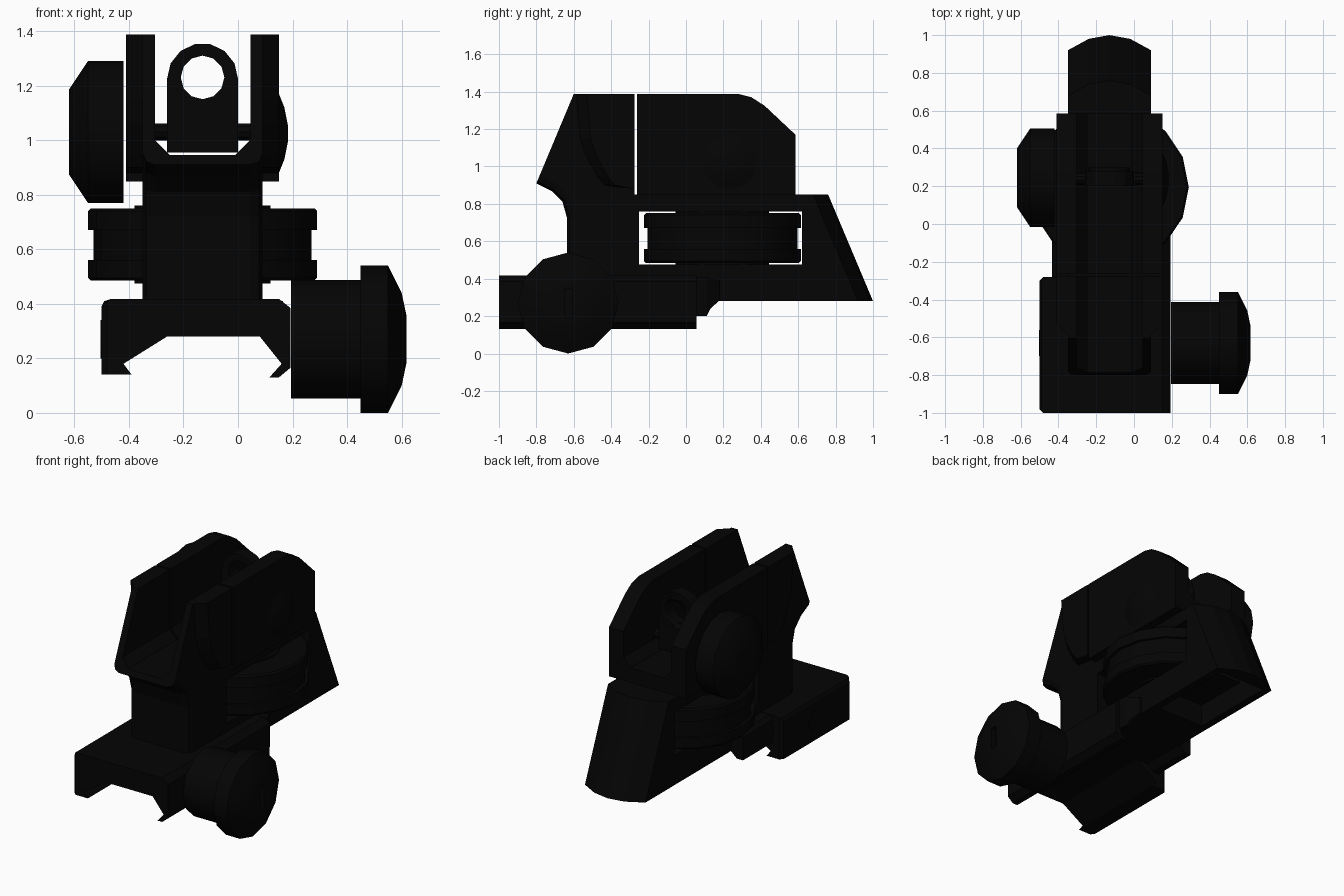
import bpy, bmesh, math
from mathutils import Vector

if "Cube" in bpy.data.objects:
    bpy.data.objects.remove(bpy.data.objects["Cube"])

black = bpy.data.materials.new("matte_black")
black.diffuse_color = (0.0013, 0.0013, 0.0013, 1)
black.use_nodes = True
black.node_tree.nodes["Principled BSDF"].inputs["Base Color"].default_value = black.diffuse_color
CX = -0.13  # centre plane of the sight


def place(axis, t, u, v):
    return {'x': (t, u, v), 'y': (u, t, v), 'z': (u, v, t)}[axis]


def finish(name, bm, smooth=None):
    bmesh.ops.recalc_face_normals(bm, faces=bm.faces)
    me = bpy.data.meshes.new(name)
    bm.to_mesh(me)
    bm.free()
    ob = bpy.data.objects.new(name, me)
    bpy.context.collection.objects.link(ob)
    me.materials.append(black)
    if smooth:
        select(ob)
        bpy.ops.object.shade_smooth_by_angle(angle=math.radians(smooth))
    return ob


def select(ob):
    bpy.ops.object.select_all(action='DESELECT')
    ob.select_set(True)
    bpy.context.view_layer.objects.active = ob


def loft(name, rings, smooth=None):
    bm = bmesh.new()
    loops = [[bm.verts.new(p) for p in r] for r in rings]
    n = len(loops[0])
    for a, b in zip(loops, loops[1:]):
        for i in range(n):
            j = (i + 1) % n
            bm.faces.new((a[i], a[j], b[j], b[i]))
    bm.faces.new(loops[0])
    bm.faces.new(loops[-1])
    return finish(name, bm, smooth)


def prism(name, axis, a, b, pts):
    return loft(name, [[place(axis, t, u, v) for u, v in pts] for t in (a, b)])


def box(name, x, y, z):
    return prism(name, 'z', z[0], z[1], [(x[0], y[0]), (x[1], y[0]), (x[1], y[1]), (x[0], y[1])])


def lathe(name, axis, c, prof, n):
    ang = [math.tau * i / n for i in range(n)]
    return loft(name, [[place(axis, t, c[0] + r * math.cos(a), c[1] + r * math.sin(a))
                        for a in ang] for t, r in prof], 35)


def cut(ob, cutter):
    m = ob.modifiers.new("cut", 'BOOLEAN')
    m.operation, m.solver, m.object = 'DIFFERENCE', 'EXACT', cutter
    select(ob)
    bpy.ops.object.modifier_apply(modifier=m.name)
    bpy.data.objects.remove(cutter)


def edit(ob, fn):
    bm = bmesh.new()
    bm.from_mesh(ob.data)
    fn(bm)
    bmesh.ops.recalc_face_normals(bm, faces=bm.faces)
    bm.to_mesh(ob.data)
    bm.free()


def slice_off(ob, co, no):
    def fn(bm):
        bmesh.ops.bisect_plane(bm, geom=bm.verts[:] + bm.edges[:] + bm.faces[:], dist=1e-5,
                               plane_co=co, plane_no=no, clear_outer=True)
        bmesh.ops.holes_fill(bm, edges=[e for e in bm.edges if e.is_boundary], sides=0)
    edit(ob, fn)


def soften_front(bm):
    # chamfer the upright front corners and the underside of the hood lip
    edges = [e for e in bm.edges if abs(e.verts[0].co.x - e.verts[1].co.x) < 1e-4
             and all(v.co.y < -0.6 and v.co.z < 0.95 for v in e.verts)]
    bmesh.ops.bevel(bm, geom=edges, offset=0.045, segments=2, profile=0.5, affect='EDGES')


def channel():
    # sighting channel with chamfered floor corners
    return prism("channel", 'y', -1.2, 1.2, [(-0.305, 1.6), (-0.305, 1.0), (-0.25, 0.945),
                                             (-0.01, 0.945), (0.045, 1.0), (0.045, 1.6)])


# main body with front hood and sloped tail
body = prism("body", 'x', -0.35, 0.09, [
    (-0.635, 0.41), (-0.635, 0.72), (-0.66, 0.81), (-0.72, 0.87), (-0.80, 0.91), (-0.60, 1.388),
    (-0.275, 1.388), (-0.275, 0.85), (0.76, 0.85), (1.0, 0.28), (0.18, 0.28), (0.18, 0.41)])
edit(body, soften_front)
slope = Vector((0, -0.24, 0.57))
for s in (-1, 1):  # faceted round back
    for (x0, y0), (x1, y1) in (((0, 1.0), (0.11, 0.98)), ((0.11, 0.98), (0.22, 0.92))):
        no = Vector((s * (x1 - x0), y1 - y0, 0)).cross(slope)
        slice_off(body, (CX + s * x0, y0, 0.28), no if no.y > 0 else -no)
cut(body, channel())
cut(body, box("slot", (-0.6, 0.4), (-0.25, 0.62), (0.475, 0.76)))
cut(body, prism("pocket", 'x', -0.30, 0.04, [
    (0.30, 0.2), (0.30, 0.43), (0.67, 0.43), (0.67, 0.6), (0.77, 0.6), (0.93, 0.2)]))

# thick cheeks at the back of the hood, tapering into it
cheek = [(-0.53, 1.388), (-0.51, 1.15), (-0.48, 1.06), (-0.42, 0.95), (-0.38, 0.90),
         (-0.275, 0.88), (-0.275, 1.388)]
for name, xa, xb in (("hood_cheek_left", -0.345, -0.41), ("hood_cheek_right", 0.085, 0.15)):
    inner = [(xa, y - (0.06 if y < -0.3 else 0), z) for y, z in cheek]
    loft(name, [inner, [(xb, y, z) for y, z in cheek]])

# rear bracket with protective ears
ears = prism("rear_ears", 'x', -0.41, 0.15, [
    (-0.262, 0.848), (-0.262, 1.388), (0.28, 1.388), (0.35, 1.37), (0.42, 1.325), (0.585, 1.17),
    (0.585, 0.848)])
cut(ears, channel())

# peep aperture with a raised eye ring, and its axle
arch = [(CX + 0.13 * math.cos(math.pi * i / 7), 1.225 + 0.13 * math.sin(math.pi * i / 7))
        for i in range(8)]
peep = prism("aperture", 'y', 0.20, 0.28, arch + [(-0.26, 0.955), (0.0, 0.955)])
ring = lathe("eye_ring", 'y', (CX, 1.23), [(0.275, 0.11), (0.30, 0.11)], 12)
for part in (peep, ring):
    cut(part, lathe("hole", 'y', (CX, 1.23), [(0.1, 0.08), (0.4, 0.08)], 12))
lathe("aperture_axle", 'x', (0.24, 1.03), [(-0.405, 0.033), (0.1, 0.033)], 10)

# windage knob on the left, domed cap on the right
lathe("windage_knob", 'x', (0.245, 1.03), [
    (-0.62, 0.155), (-0.55, 0.26), (-0.42, 0.26)], 16)
lathe("axle_cap", 'x', (0.235, 1.025), [
    (0.14, 0.145), (0.15, 0.145), (0.17, 0.095), (0.183, 0.03)], 16)

# elevation wheel
lathe("elevation_wheel", 'z', (CX, 0.195), [
    (0.474, 0.25), (0.485, 0.25), (0.485, 0.41), (0.495, 0.42), (0.56, 0.42), (0.56, 0.40),
    (0.67, 0.40), (0.67, 0.42), (0.74, 0.42), (0.75, 0.41), (0.75, 0.25), (0.761, 0.25)], 16)

# rail clamp: fixed left half with clipped corners, its rear stub, and the longer right jaw
clamp = prism("rail_clamp", 'y', -1.0, -0.28, [
    (-0.50, 0.14), (-0.50, 0.39), (-0.49, 0.41), (-0.465, 0.418), (0.08, 0.418), (0.08, 0.28),
    (-0.26, 0.28), (-0.42, 0.18), (-0.39, 0.14)])
slice_off(clamp, (-0.48, -1.0, 0), (-1, -1, 0))
slice_off(clamp, (-0.48, -0.28, 0), (-1, 1, 0))
prism("right_jaw", 'y', -1.0, 0.055, [
    (0.08, 0.28), (0.08, 0.418), (0.15, 0.418), (0.192, 0.385), (0.192, 0.165), (0.15, 0.13),
    (0.115, 0.13), (0.16, 0.18)])
box("centre_plate", (-0.35, 0.09), (-0.30, 0.18), (0.28, 0.415))
prism("clamp_stub", 'y', -0.29, 0.03, [
    (-0.345, 0.28), (-0.39, 0.24), (-0.435, 0.24), (-0.435, 0.39), (-0.41, 0.415), (-0.345, 0.415)])
loft("jaw_end", [[(x, y, z) for x, z in ((0.085, zt), (0.085, 0.285), (xi, zb), (xo, zb), (xo, zt))]
                 for y, xi, xo, zb, zt in ((0.05, 0.145, 0.165, 0.2, 0.41),
                                           (0.11, 0.145, 0.155, 0.2, 0.41),
                                           (0.13, 0.115, 0.14, 0.24, 0.40),
                                           (0.18, 0.092, 0.10, 0.284, 0.39))])
lathe("clamp_nut", 'x', (-0.63, 0.27), [(-0.504, 0.07), (-0.49, 0.07)], 12)

# clamp knob with a screwdriver slot
knob = lathe("clamp_knob", 'x', (-0.63, 0.27), [
    (0.195, 0.218), (0.45, 0.218), (0.45, 0.27), (0.55, 0.27), (0.60, 0.17), (0.617, 0.09)], 12)
cut(knob, box("screw_slot", (0.585, 0.7), (-0.65, -0.61), (0.195, 0.345)))
